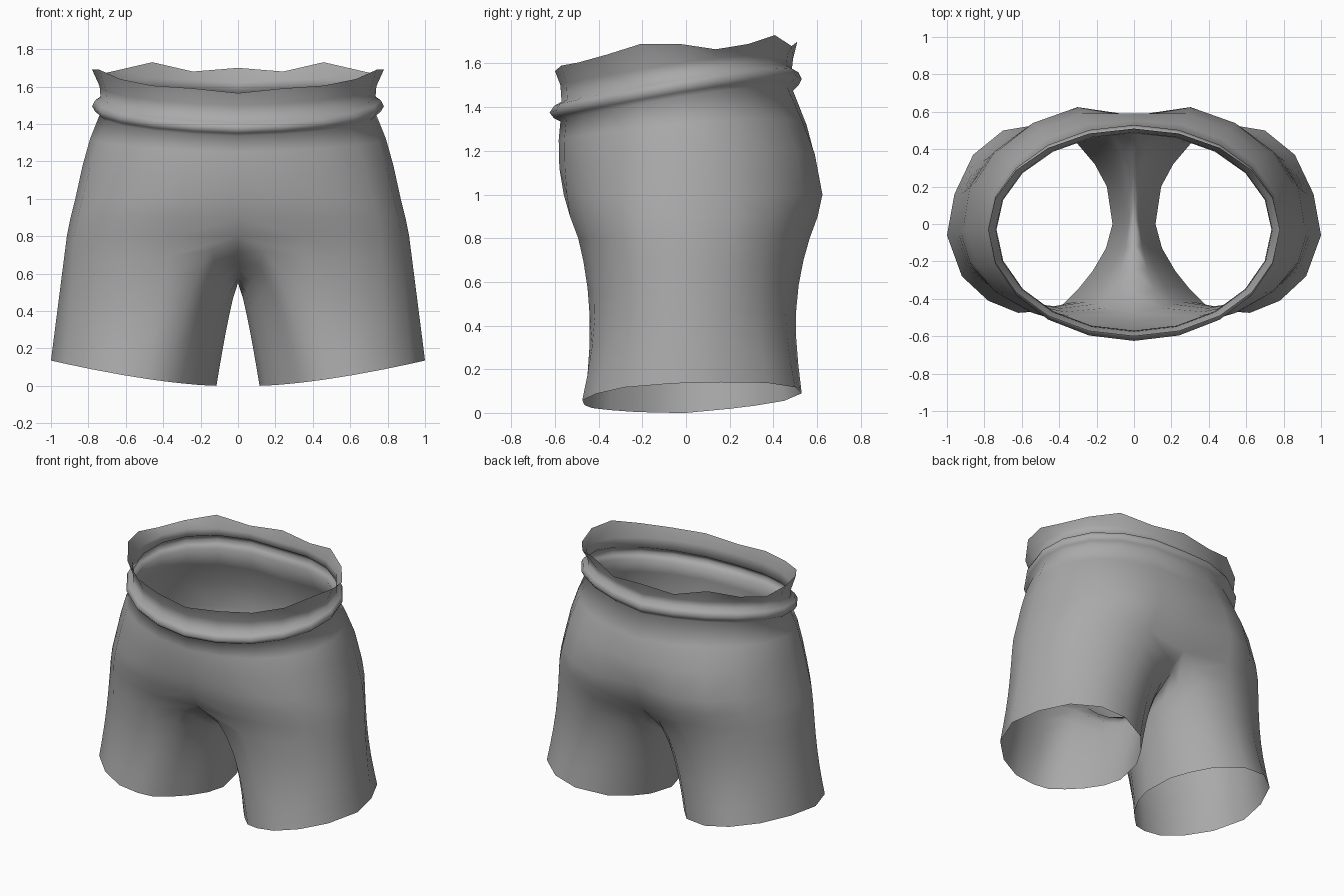
import bpy, bmesh, math

if "Cube" in bpy.data.objects:
    bpy.data.objects.remove(bpy.data.objects["Cube"])

cloth = bpy.data.materials.new("grey cloth")
cloth.diffuse_color = (0.4, 0.4, 0.4, 1)
cloth.use_nodes = True
cloth.node_tree.nodes["Principled BSDF"].inputs["Base Color"].default_value = cloth.diffuse_color

N = 11       # points on half a ring, from front centre round to back centre
YC = -0.03   # depth of the widest point


def half_ring(w, yf, yb, zf, zb, p=1.0, nf=0.0, nb=0.0, lift=0.04):
    """Half of a tilted oval; nf and nb dent the front and back centre line."""
    pts = []
    for i in range(N):
        t = math.pi * i / (N - 1)
        c, s = math.cos(t), max(0.0, math.sin(t))
        x = 0.0 if i in (0, N - 1) else w * s ** p
        reach, dent = (YC - yf, nf) if c > 0 else (yb - YC, nb)
        y = YC - math.copysign(abs(c) ** p, c) * reach
        y += math.copysign(1, c) * dent * math.exp(-(x / 0.18) ** 2)
        f = (y - yf) / (yb - yf)
        # the tilt is flat at the front and rises toward the back
        rise = lift * s * (0.5 + f)
        pts.append((x, y, zf + (zb - zf) * f + rise))
    return pts


def build(name, rings):
    """Skin the rings; a longer ring closes on itself. Mirror to the other side."""
    bm = bmesh.new()
    rows, made = [], {}
    for ring in rings:
        row = []
        for p in ring:
            key = tuple(round(v, 5) for v in p)
            if key not in made:
                made[key] = bm.verts.new(p)
            row.append(made[key])
        rows.append(row)
    for a, b in zip(rows, rows[1:]):
        n = min(len(a), len(b))
        for i in range(n if n > N else n - 1):
            j = (i + 1) % n
            quad = (a[i], a[j], b[j], b[i])
            if len(set(quad)) == 4:
                bm.faces.new(quad)
    bmesh.ops.recalc_face_normals(bm, faces=bm.faces)
    # make the outer side face outward
    ref = max(bm.faces, key=lambda f: f.calc_center_median().x)
    if ref.normal.x < 0:
        bmesh.ops.reverse_faces(bm, faces=bm.faces)
    for f in bm.faces:
        f.smooth = True
    me = bpy.data.meshes.new(name)
    bm.to_mesh(me)
    bm.free()
    me.materials.append(cloth)
    ob = bpy.data.objects.new(name, me)
    bpy.context.collection.objects.link(ob)
    m = ob.modifiers.new("mirror", 'MIRROR')
    m.use_mirror_merge = True
    m.merge_threshold = 0.001


# Waistband: ragged flared edge above a rolled cuff
edge_z = [1.565, 1.59, 1.605, 1.64, 1.69, 1.69, 1.665, 1.69, 1.73, 1.68, 1.70]
edge = half_ring(0.78, -0.60, 0.51, 1.6, 1.7)
edge = [(x, y, z) for (x, y, _), z in zip(edge, edge_z)]
waistband = [
    edge,
    half_ring(0.74, -0.575, 0.49, 1.50, 1.62),
    half_ring(0.735, -0.57, 0.485, 1.425, 1.575),
    half_ring(0.765, -0.605, 0.515, 1.405, 1.56),
    half_ring(0.78, -0.625, 0.53, 1.375, 1.53),
    half_ring(0.765, -0.605, 0.515, 1.35, 1.50),
    half_ring(0.74, -0.575, 0.49, 1.335, 1.475),
]

# Hips: from under the cuff down to the crotch
hips = [
    half_ring(0.79, -0.583, 0.562, 1.25, 1.32, 0.97, 0, 0.01),
    half_ring(0.83, -0.58, 0.622, 1.12, 1.17, 0.93, 0, 0.03),
    half_ring(0.87, -0.57, 0.66, 1.0, 1.0, 0.9, 0.01, 0.08, 0),
    half_ring(0.895, -0.555, 0.635, 0.90, 0.90, 0.87, 0.03, 0.085, 0),
    half_ring(0.915, -0.515, 0.595, 0.80, 0.80, 0.85, 0.04, 0.085, 0),
]

# Crotch seam, back to front, closing the top of each leg
seam = [(0, 0.40, 0.70), (0, 0.28, 0.62), (0, 0.15, 0.57), (0, 0.02, 0.55),
        (0, -0.12, 0.575), (0, -0.25, 0.63), (0, -0.37, 0.71)]
leg_top = hips[-1] + seam

# Leg hem outline, outer side front to back, then inner side back to front
hem_xy = [(0.38, -0.43), (0.48, -0.465), (0.62, -0.475), (0.78, -0.41),
          (0.92, -0.28), (1.0, -0.06), (0.96, 0.16), (0.86, 0.37),
          (0.70, 0.50), (0.52, 0.53), (0.32, 0.45),
          (0.21, 0.32), (0.145, 0.2), (0.13, 0.1), (0.115, 0.0),
          (0.15, -0.13), (0.22, -0.25), (0.30, -0.35)]
hem = [(x, y, 0.135 * (max(0, x - 0.115) / 0.885) ** 1.5 + 0.09 * max(0, y))
       for x, y in hem_xy]

# Legs: blend from crotch ring to hem, rounding the floor beside the seam
legs = []
STEPS = 6
for k in range(1, STEPS + 1):
    s = k / STEPS
    pinch = 1 - 0.08 * math.sin(math.pi * s)
    ring = []
    for i, (a, b) in enumerate(zip(leg_top, hem)):
        inner = i >= N - 1 or i == 0
        r = min(1, abs(b[1] - 0.06) / 0.4) if inner else 0.3 * (i in (1, N - 2))
        sx = s ** ((0.85 if inner else 1) - 0.3 * r)
        sz = s ** (1 + 0.3 * r)
        ring.append((a[0] + (b[0] - a[0]) * sx,
                     (a[1] + (b[1] - a[1]) * s) * pinch,
                     a[2] + (b[2] - a[2]) * sz))
    legs.append(ring)

build("shorts", waistband + hips + [leg_top] + legs)
